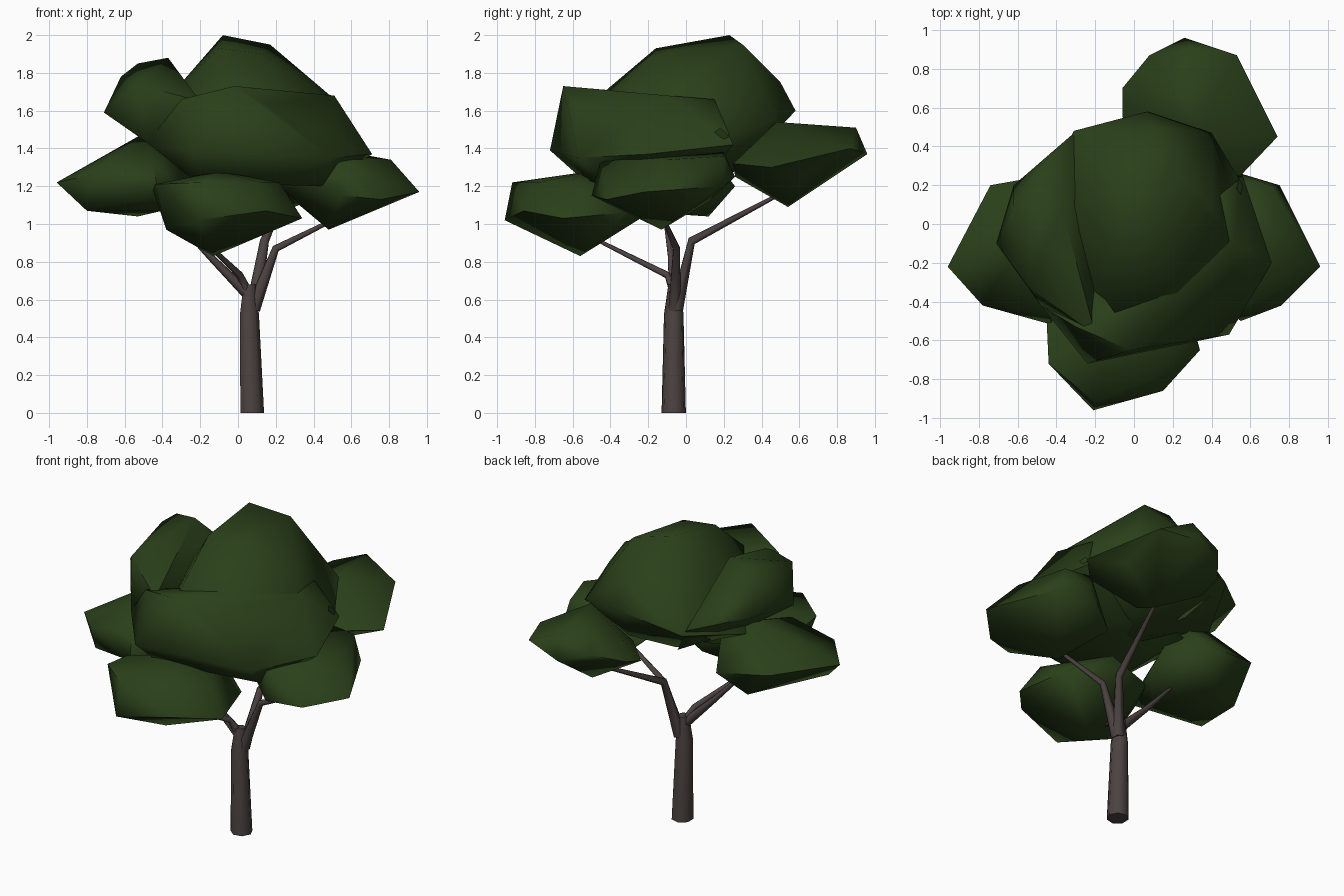
import bpy, bmesh, math
from mathutils import Vector


def material(name, rgb):
    m = bpy.data.materials.new(name)
    m.diffuse_color = (*rgb, 1)
    return m


LEAF = material("leaf_green", (0.023, 0.051, 0.010))
BARK = material("bark_brown", (0.072, 0.056, 0.053))


def finish(bm, name, mat, angle):
    bmesh.ops.recalc_face_normals(bm, faces=bm.faces)
    me = bpy.data.meshes.new(name)
    bm.to_mesh(me)
    bm.free()
    me.materials.append(mat)
    me.polygons.foreach_set("use_smooth", [True] * len(me.polygons))
    me.set_sharp_from_angle(angle=math.radians(angle))
    ob = bpy.data.objects.new(name, me)
    bpy.context.collection.objects.link(ob)


def clump(name, rim, top, bottom):
    """Low-poly leaf mass: the hull around rim, top and underside points."""
    bm = bmesh.new()
    for p in rim + top + bottom:
        bm.verts.new(p)
    bmesh.ops.convex_hull(bm, input=bm.verts)
    loose = [v for v in bm.verts if not v.link_faces]
    bmesh.ops.delete(bm, geom=loose, context='VERTS')
    finish(bm, name, LEAF, 65)


def limb(name, path, sides=6):
    """Tapered tube through (x, y, z, radius) points."""
    bm = bmesh.new()
    pts = [Vector(p[:3]) for p in path]
    rings = []
    for i, p in enumerate(pts):
        d = (pts[min(i + 1, len(pts) - 1)] - pts[max(i - 1, 0)]).normalized()
        if p.z == 0:
            d = Vector((0, 0, 1))
        u = Vector((0, 1, 0)).cross(d)
        u = u.normalized() if u.length > 0.2 else Vector((1, 0, 0))
        v = d.cross(u).normalized()
        ring = []
        for k in range(sides):
            a = math.tau * k / sides
            ring.append(bm.verts.new(p + path[i][3] * (math.cos(a) * u + math.sin(a) * v)))
        rings.append(ring)
    for a, b in zip(rings, rings[1:]):
        for k in range(sides):
            n = (k + 1) % sides
            bm.faces.new((a[k], a[n], b[n], b[k]))
    bm.faces.new(rings[0])
    bm.faces.new(rings[-1])
    finish(bm, name, BARK, 65)


# Trunk and branches
limb("trunk", [(.072, -.065, 0, .066), (.058, -.065, .52, .053), (.06, -.06, .68, .034)], 7)
limb("front_branch", [(.04, -.07, .66, .026), (.01, -.1, .73, .018), (-.2, -.5, .93, .009)])
limb("left_branch", [(.05, -.065, .63, .03), (-.15, -.08, .83, .018), (-.4, -.12, 1.1, .009)])
limb("right_branch", [(.08, -.06, .55, .038), (.2, -.05, .87, .02), (.52, -.12, 1.03, .01)])
limb("back_branch", [(.08, -.05, .55, .04), (.14, .03, .91, .024), (.25, .5, 1.16, .01)])

# Lower leaf clumps
clump("left_leaves",
      [(-.96, -.22, 1.22), (-.74, .2, 1.25), (-.8, -.33, 1.07), (-.78, -.42, 1.26),
       (-.42, -.52, 1.16), (-.4, .26, 1.2)],
      [(-.83, -.22, 1.29), (-.45, -.45, 1.31), (-.5, .03, 1.48), (-.3, .05, 1.42)],
      [(-.53, .12, 1.04), (-.4, -.3, 1.07), (-.2, -.1, 1.12)])
clump("front_leaves",
      [(-.45, -.5, 1.18), (-.44, -.72, 1.21), (-.21, -.96, 1.02), (.15, -.86, 1.07),
       (.34, -.65, 1.03), (.25, -.32, 1.06), (-.3, -.24, 1.13)],
      [(-.2, -.92, 1.22), (.12, -.78, 1.22), (.22, -.6, 1.22), (-.1, -.5, 1.28), (0, -.2, 1.2)],
      [(-.13, -.56, .83), (-.38, -.65, .97), (.05, -.24, 1.03)])
clump("right_leaves",
      [(.96, -.22, 1.17), (.75, .2, 1.2), (.55, .26, 1.25), (.76, -.42, 1.13),
       (.55, -.5, 1.15), (.2, -.2, 1.22)],
      [(.81, -.1, 1.34), (.52, -.45, 1.34), (.7, .2, 1.36), (.5, .2, 1.38)],
      [(.48, -.13, .97), (.3, .12, 1.12)])
clump("back_leaves",
      [(.26, .96, 1.37), (.53, .87, 1.4), (.74, .45, 1.3), (.55, .25, 1.32),
       (-.06, .55, 1.3), (-.06, .7, 1.35), (.08, .87, 1.42)],
      [(.3, .9, 1.51), (.35, .48, 1.54)],
      [(.3, .54, 1.09), (.2, .26, 1.25), (.58, .62, 1.25)])

# Upper crown
clump("crown_top_leaves",
      [(-.31, .48, 1.5), (.07, .58, 1.6), (.4, .47, 1.55), (.56, .2, 1.45),
       (.3, -.5, 1.42), (-.25, -.5, 1.4), (-.5, .1, 1.42)],
      [(-.08, .23, 2), (.17, .3, 1.95), (-.1, -.16, 1.93), (.13, -.16, 1.9), (-.28, .1, 1.77),
       (.4, .1, 1.75), (.5, -.1, 1.67), (.1, .5, 1.75), (-.1, -.48, 1.66), (.25, -.42, 1.64)],
      [(0, .1, 1.2), (.2, .3, 1.3)])
clump("crown_front_leaves",
      [(-.24, -.72, 1.39), (.49, -.57, 1.35), (.71, -.2, 1.37), (.56, .25, 1.42),
       (-.48, -.42, 1.43), (-.3, .1, 1.3)],
      [(-.02, -.65, 1.73), (-.3, -.53, 1.66), (.15, -.59, 1.63), (.51, -.1, 1.68), (.45, .15, 1.66)],
      [(-.22, -.53, 1.22), (.2, -.5, 1.23), (.45, -.4, 1.2), (.2, .1, 1.23)])
clump("crown_left_leaves",
      [(-.71, -.1, 1.59), (-.62, .2, 1.6), (-.48, -.42, 1.43), (-.2, -.5, 1.4), (-.32, .46, 1.53)],
      [(-.37, .08, 1.88), (-.53, .12, 1.85), (-.62, .1, 1.78), (-.54, -.33, 1.74), (-.2, -.57, 1.65)],
      [(-.4, 0, 1.38), (-.15, .3, 1.3)])
